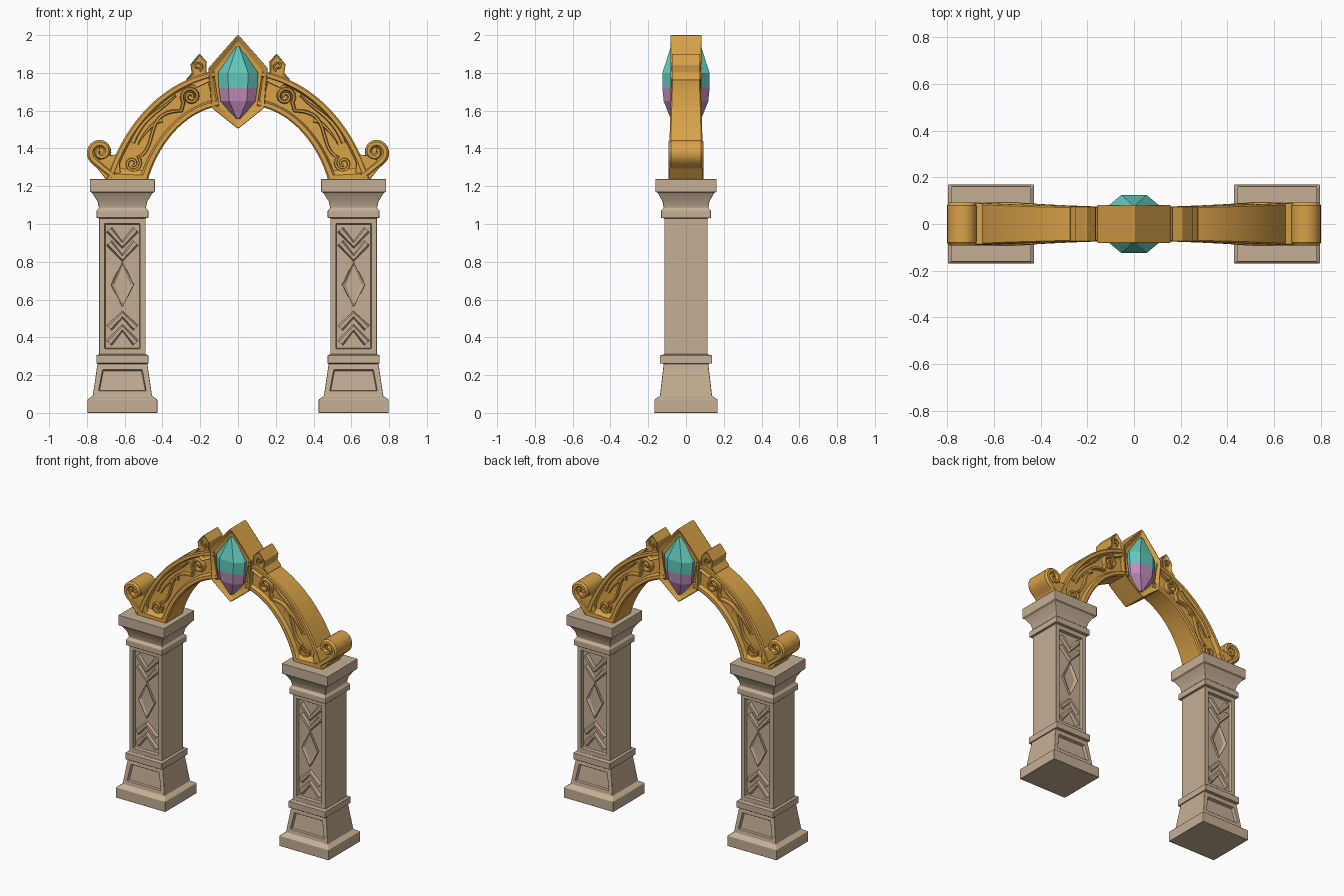
import bpy, bmesh, math
from mathutils import Vector
from mathutils.geometry import interpolate_bezier

if "Cube" in bpy.data.objects:
    bpy.data.objects.remove(bpy.data.objects["Cube"])


def material(name, r, g, b):
    m = bpy.data.materials.new(name)
    m.use_nodes = True
    m.diffuse_color = (r, g, b, 1)
    m.node_tree.nodes["Principled BSDF"].inputs["Base Color"].default_value = (r, g, b, 1)
    return m


STONE = material("warm stone", .56, .43, .30)
GOLD = material("gold", .69, .36, .065)
TEAL = material("teal crystal", .12, .58, .50)
PINK = material("pink crystal", .55, .27, .52)


def loft(bm, sections):
    """Skin a row of equal point rings and cap both ends; returns the caps."""
    rings = [[bm.verts.new(p) for p in s] for s in sections]
    for a, b in zip(rings, rings[1:]):
        for i in range(len(a)):
            j = (i + 1) % len(a)
            bm.faces.new((a[i], a[j], b[j], b[i]))
    caps = [bm.faces.new(rings[0][::-1]), bm.faces.new(rings[-1])]
    bmesh.ops.recalc_face_normals(bm, faces=bm.faces[:])
    return caps


def finish(name, bm, mats, mirror=True, bevel=0, smooth=True):
    me = bpy.data.meshes.new(name)
    bm.to_mesh(me)
    bm.free()
    ob = bpy.data.objects.new(name, me)
    bpy.context.collection.objects.link(ob)
    for m in mats:
        me.materials.append(m)
    for p in me.polygons:
        p.use_smooth = smooth
    if smooth and not bevel:
        me.set_sharp_from_angle(angle=math.radians(35))
    if mirror:
        ob.modifiers.new("Mirror", 'MIRROR')
    if bevel:
        b = ob.modifiers.new("Bevel", 'BEVEL')
        b.width, b.segments, b.limit_method = bevel, 2, 'ANGLE'
        b.harden_normals = True
    return ob


def plate(name, outline, depth, rim, sink, mat, mirror=True, bevel=.006):
    """Outline in xz, thick in y, with a sunken field on front and back."""
    bm = bmesh.new()
    caps = loft(bm, [[(x, y, z) for x, z in outline] for y in (-depth, depth)])
    bmesh.ops.inset_individual(bm, faces=caps, thickness=rim, depth=-sink)
    return finish(name, bm, [mat], mirror, bevel)


def ridge(name, path, w0, w1, base, top, mat):
    """Tapering raised strip along an xz path, showing on front and back."""
    bm = bmesh.new()
    pts = [Vector(p) for p in path]
    sections = []
    for i, p in enumerate(pts):
        t = (pts[min(i + 1, len(pts) - 1)] - pts[max(i - 1, 0)]).normalized()
        n = Vector((-t.y, t.x))
        w = w0 + (w1 - w0) * i / (len(pts) - 1)
        prof = [(-w, -base), (-w, base), (-w * .45, top), (w * .45, top),
                (w, base), (w, -base), (w * .45, -top), (-w * .45, -top)]
        sections.append([(p.x + n.x * k, y, p.y + n.y * k) for k, y in prof])
    loft(bm, sections)
    return finish(name, bm, [mat])


def spiral(cx, cz, r0, r1, a0, a1, n=22):
    out = []
    for i in range(n + 1):
        f = i / n
        a, r = math.radians(a0 + (a1 - a0) * f), r0 + (r1 - r0) * f
        out.append((cx + r * math.cos(a), cz + r * math.sin(a)))
    return out


def bezier(p0, h0, h1, p1, n):
    return [tuple(v)[:2] for v in interpolate_bezier(
        *[Vector((x, z, 0)) for x, z in (p0, h0, h1, p1)], n)]


# Pillars: stacked rectangular rings (height, half width, half depth)
PX = .612
rows = [(0, .185, .168), (.07, .185, .168), (.09, .157, .138), (.26, .132, .118),
        (.262, .138, .138), (.305, .138, .138), (.31, .123, .114), (1.03, .123, .114),
        (1.032, .137, .132), (1.07, .137, .132), (1.085, .124, .118),
        (1.12, .132, .124), (1.165, .160, .150), (1.17, .172, .162), (1.238, .172, .162)]
bm = bmesh.new()
loft(bm, [[(PX + sx * hx, sy * hy, z) for sx, sy in ((-1, -1), (1, -1), (1, 1), (-1, 1))]
          for z, hx, hy in rows])
# sunken panels on the front and back of the foot and the shaft
panels = [f for f in bm.faces if abs(f.normal.y) > .9
          and max(v.co.z for v in f.verts) - min(v.co.z for v in f.verts) > .1]
bmesh.ops.inset_individual(bm, faces=panels, thickness=.042, depth=0)
bmesh.ops.inset_individual(bm, faces=panels, thickness=.004, depth=-.02)
finish("pillars", bm, [STONE], bevel=.008)

# Carved shaft ornament
plate("shaft_diamonds", [(PX, .80), (PX + .062, .68), (PX, .56), (PX - .062, .68)],
      .110, .02, .012, STONE, bevel=.004)
for i, (edge, tip) in enumerate([(.97, .89), (.90, .82), (.45, .52), (.37, .45)]):
    ridge("shaft_chevron_%d" % i, [(PX - .07, edge), (PX, tip), (PX + .07, edge)],
          .022, .022, .090, .110, STONE)

# Arch halves: inner and outer curves joined by a rimmed, recessed section
N = 24
inner = bezier((.476, 1.235), (.43, 1.40), (.30, 1.59), (.10, 1.625), N)
outer = bezier((.70, 1.235), (.62, 1.48), (.45, 1.74), (.13, 1.81), N)
sections = []
for i, (a, b) in enumerate(zip(inner, outer)):
    d = .093 - .020 * i / (N - 1)
    f = d if i in (0, 1, N - 1) else d - .025
    prof = [(0, d * .92), (.04, d), (.15, d), (.20, f), (.81, f), (.86, d), (.96, d), (1, d * .92)]
    prof += [(t, -y) for t, y in reversed(prof)]
    sections.append([(a[0] + (b[0] - a[0]) * t, y, a[1] + (b[1] - a[1]) * t) for t, y in prof])
bm = bmesh.new()
loft(bm, sections)
finish("arch", bm, [GOLD])

# Vine relief in the arch recess
stem = bezier((.30, 1.60), (.50, 1.60), (.42, 1.43), (.515, 1.36), 14)
ridge("vine_stem", spiral(.25, 1.675, .008, .05, 560, -40) + stem
      + spiral(.558, 1.32, .045, .008, 130, 640), .012, .012, .045, .078, GOLD)
ridge("vine_branch", bezier((.33, 1.68), (.40, 1.60), (.50, 1.58), (.56, 1.43), 14),
      .006, .020, .045, .074, GOLD)
ridge("vine_leaf", bezier((.40, 1.55), (.44, 1.55), (.50, 1.48), (.53, 1.42), 10),
      .018, .004, .045, .072, GOLD)

# Scrolls at the foot of the arch
ridge("foot_scroll", [(.655, 1.25), (.70, 1.285)] + spiral(.727, 1.382, .058, .012, -60, 430, 30),
      .022, .014, .080, .093, GOLD)
core = spiral(.727, 1.380, .056, .056, 0, 345, 23)
plate("scroll_core", core, .075, .015, .0, GOLD)
plate("scroll_root", [(.62, 1.237), (.70, 1.237), (.765, 1.32), (.70, 1.36), (.63, 1.37)],
      .088, .01, 0, GOLD)

# Leaf finials beside the centre frame
plate("leaf_finial", [(.14, 1.76), (.168, 1.81), (.165, 1.86), (.205, 1.902), (.252, 1.845),
                      (.245, 1.80), (.275, 1.765), (.22, 1.72)], .077, .016, .012, GOLD, bevel=.005)
ridge("leaf_curl", spiral(.213, 1.835, .026, .006, 250, -150, 16), .009, .006, .05, .076, GOLD)

# Pointed centre frame
plate("gem_frame", [(0, 2.004), (.157, 1.825), (.14, 1.615), (0, 1.503),
                    (-.14, 1.615), (-.157, 1.825)], .086, .036, .025, GOLD, False, .009)

# Faceted crystal, two colours split by height
bm = bmesh.new()
loft(bm, [[(x * hx, y * hy, z) for x, y in ((-.5, -1), (.5, -1), (1, -.65), (1, .65),
                                            (.5, 1), (-.5, 1), (-1, .65), (-1, -.65))]
          for z, hx, hy in [(1.555, .012, .08), (1.65, .092, .118), (1.72, .102, .125),
                            (1.80, .106, .125), (1.94, .012, .08)]])
for f in bm.faces:
    f.material_index = int(f.calc_center_median().z < 1.72)
finish("crystal", bm, [TEAL, PINK], mirror=False, smooth=False)
